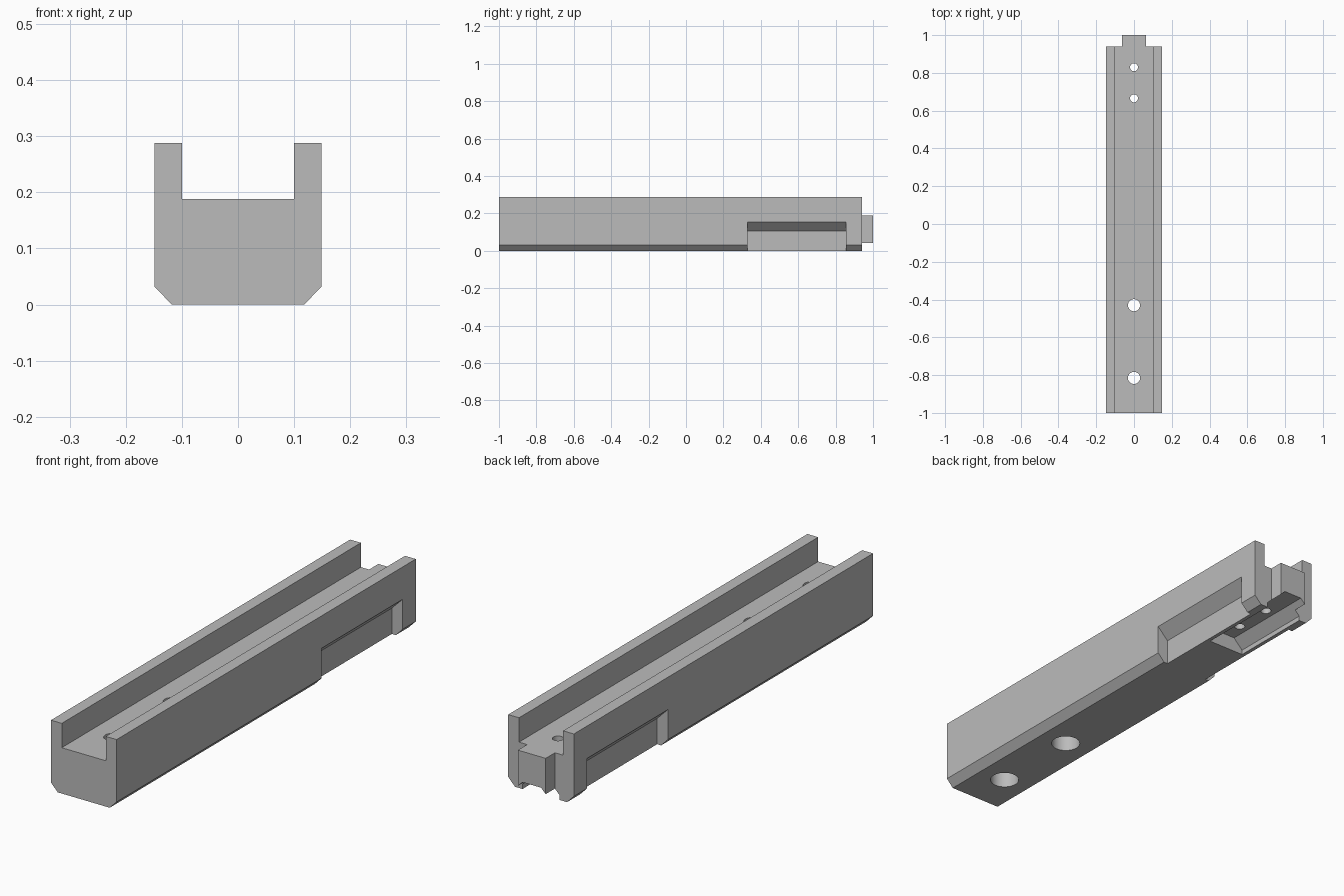
import bpy, bmesh
from mathutils import Matrix, Vector

if "Cube" in bpy.data.objects:
    bpy.data.objects.remove(bpy.data.objects["Cube"], do_unlink=True)

gray = bpy.data.materials.new("plain_gray")
gray.use_nodes = True
gray.diffuse_color = (0.5, 0.5, 0.5, 1)
gray.node_tree.nodes["Principled BSDF"].inputs["Base Color"].default_value = (0.5, 0.5, 0.5, 1)


def make_object(name, bm):
    bmesh.ops.recalc_face_normals(bm, faces=bm.faces)
    mesh = bpy.data.meshes.new(name)
    bm.to_mesh(mesh)
    bm.free()
    mesh.materials.append(gray)
    obj = bpy.data.objects.new(name, mesh)
    bpy.context.collection.objects.link(obj)
    return obj


def prism(name, profile, y0, y1):
    """Extrude an x-z profile along y."""
    bm = bmesh.new()
    face = bm.faces.new([bm.verts.new((x, y0, z)) for x, z in profile])
    out = bmesh.ops.extrude_face_region(bm, geom=[face])
    verts = [v for v in out["geom"] if isinstance(v, bmesh.types.BMVert)]
    bmesh.ops.translate(bm, verts=verts, vec=Vector((0, y1 - y0, 0)))
    return make_object(name, bm)


def drill(name, y, radius, z0, z1):
    bm = bmesh.new()
    bmesh.ops.create_cone(bm, cap_ends=True, segments=48, radius1=radius, radius2=radius,
                          depth=z1 - z0, matrix=Matrix.Translation((0, y, (z0 + z1) / 2)))
    return make_object(name, bm)


def mirrored(half):
    """Complete a right-hand half profile with its mirror image."""
    return half + [(-x, z) for x, z in reversed(half)]


# Channel rail with chamfered lower edges
rail = prism("channel_rail", mirrored([(0.118, 0), (0.149, 0.032), (0.149, 0.288),
                                       (0.1, 0.288), (0.1, 0.188)]), -1, 1)

cutters = []
for side in (1, -1):
    # Shoulders that leave the end tab
    cutters.append(prism("shoulder_cutter", [(side * x, z) for x, z in
                   [(0.063, -0.1), (0.3, -0.1), (0.3, 0.4), (0.063, 0.4)]], 0.94, 1.1))
    # Side pockets with a sloping roof
    cutters.append(prism("pocket_cutter", [(side * x, z) for x, z in
                   [(0.1, -0.1), (0.2, -0.1), (0.2, 0.206), (0.1, 0.106)]], 0.33, 0.855))

# Sloped recess under the tab end
cutters.append(prism("recess_cutter", mirrored([(0.084, -0.1), (0.084, 0.02),
                                                (0.042, 0.062)]), 0.58, 1.1))

# Counterbored and plain screw holes
for y in (-0.815, -0.43):
    cutters.append(drill("screw_hole_cutter", y, 0.032, -0.1, 0.4))
    cutters.append(drill("counterbore_cutter", y, 0.057, -0.1, 0.11))
for y in (0.665, 0.83):
    cutters.append(drill("small_hole_cutter", y, 0.021, -0.1, 0.4))

bpy.context.view_layer.objects.active = rail
for cutter in cutters:
    mod = rail.modifiers.new("cut", "BOOLEAN")
    mod.operation = "DIFFERENCE"
    mod.solver = "EXACT"
    mod.object = cutter
    bpy.ops.object.modifier_apply(modifier=mod.name)
    bpy.data.objects.remove(cutter, do_unlink=True)

# Smooth hole walls, crisp edges elsewhere
bpy.ops.object.select_all(action="DESELECT")
rail.select_set(True)
bpy.ops.object.shade_smooth_by_angle(angle=0.4)
